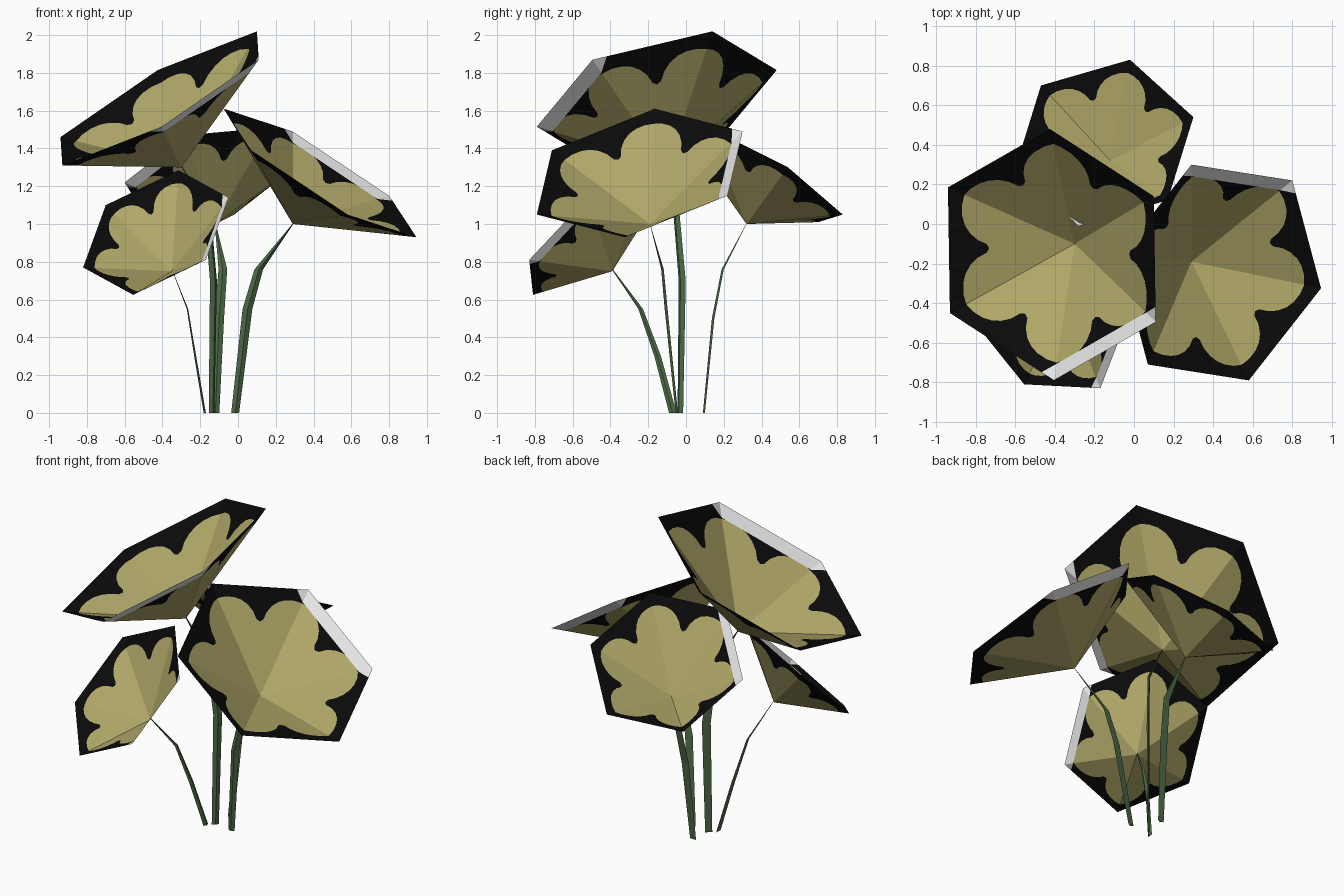
import bpy, bmesh
from mathutils import Vector as V

if "Cube" in bpy.data.objects:
    bpy.data.objects.remove(bpy.data.objects["Cube"])


def mat(name, r, g, b):
    m = bpy.data.materials.new(name)
    m.diffuse_color = (r, g, b, 1)
    m.use_nodes = True
    m.node_tree.nodes["Principled BSDF"].inputs["Base Color"].default_value = m.diffuse_color
    return m


TAN = mat("petal_tan", .44, .39, .14)
BLACK = mat("rim_black", .003, .003, .003)
WHITE = mat("edge_white", .82, .82, .82)
GREEN = mat("stem_green", .075, .145, .062)

# half a scallop: position along a hexagon side, petal radius as share of the rim
HALF = [(0, .87), (.1, .89), (.2, .89), (.28, .87), (.35, .83), (.41, .77), (.45, .70)]
LOBE = HALF + [(.5, .68)] + [(1 - t, r) for t, r in reversed(HALF)]


def add_object(name, bm, mats):
    me = bpy.data.meshes.new(name)
    bm.to_mesh(me)
    bm.free()
    for m in mats:
        me.materials.append(m)
    ob = bpy.data.objects.new(name, me)
    bpy.context.collection.objects.link(ob)


def flower(name, apex, centre, u, v):
    """Six-sided cone; u and v point to the two corners of the pale edge."""
    apex, c, u, v = V(apex), V(centre), V(u), V(v)
    rim = [c + d for d in (u, v, v - u, -u, -v, u - v)]
    bm = bmesh.new()
    for k in range(6):
        a, b = rim[k], rim[(k + 1) % 6]
        outer = [a.lerp(b, t) for t, r in LOBE]
        inner = [apex.lerp(p, r) for p, (t, r) in zip(outer, LOBE)]
        for i in range(len(LOBE) - 1):
            for idx, pts in ((0, (apex, inner[i], inner[i + 1])),
                             (1, (inner[i], outer[i], outer[i + 1], inner[i + 1]))):
                f = bm.faces.new([bm.verts.new(p) for p in pts])
                f.material_index = idx
    bmesh.ops.remove_doubles(bm, verts=bm.verts, dist=1e-5)
    # pale strip: cut parallel to the u-v side, colour everything beyond it
    n = (v - u).cross(c - apex).normalized()
    mid = c + (u + v) / 2
    if n.dot(mid - apex) < 0:
        n = -n
    p = apex.lerp(mid, .88)
    bmesh.ops.bisect_plane(bm, geom=bm.verts[:] + bm.edges[:] + bm.faces[:],
                           plane_co=p, plane_no=n)
    axis = c - apex
    for f in bm.faces:
        if (f.calc_center_median() - p).dot(n) > 1e-5:
            f.material_index = 2
        f.normal_update()
        if f.normal.dot(axis) < 0:
            f.normal_flip()
    add_object(name, bm, [TAN, BLACK, WHITE])


def stem(name, path, side, widths=(.042, .052, .046, .006)):
    """Thin leaf-like stem with a shallow triangular section."""
    side = V(side).normalized()
    back = V((side.y, -side.x, 0))
    bm = bmesh.new()
    rings = [[bm.verts.new(V(p) + o) for o in
              (side * w / 2, back * w * .25, -side * w / 2)]
             for p, w in zip(path, widths)]
    for r, s in zip(rings, rings[1:]):
        for i in range(3):
            j = (i + 1) % 3
            bm.faces.new((r[i], r[j], s[j], s[i]))
    bm.faces.new(rings[0])
    bm.faces.new(rings[-1])
    bmesh.ops.recalc_face_normals(bm, faces=bm.faces)
    add_object(name, bm, [GREEN])


# blossoms
flower("tall_flower", (-.30, -.10, 1.30), (-.415, -.155, 1.665),
       (.01, -.635, -.15), (.525, -.34, .205))
flower("low_flower", (-.35, -.39, .75), (-.435, -.50, .955),
       (.265, -.33, -.145), (.385, -.02, .185))
flower("right_flower", (.29, -.19, 1.0), (.435, -.245, 1.27),
       (-.145, .545, .22), (.365, .465, -.12))
flower("back_flower", (-.12, .32, 1.0), (-.15, .41, 1.26),
       (-.13, -.42, .21), (-.45, -.13, -.04))

# stems
stem("tall_stem", [(-.14, -.03, 0), (-.13, -.02, .7), (-.16, -.05, 1.05),
                   (-.30, -.10, 1.31)], (.7, .7, 0))
stem("low_stem", [(-.18, -.07, 0), (-.23, -.15, .3), (-.27, -.24, .55),
                  (-.35, -.39, .76)], (.1, 1, 0), (.04, .035, .025, .006))
stem("right_stem", [(-.015, -.045, 0), (.05, -.10, .55), (.11, -.12, .76),
                    (.29, -.19, 1.0)], (1, .1, 0))
stem("back_stem", [(-.12, .10, 0), (-.10, .15, .5), (-.08, .20, .76),
                   (-.12, .32, 1.0)], (1, 0, 0))
